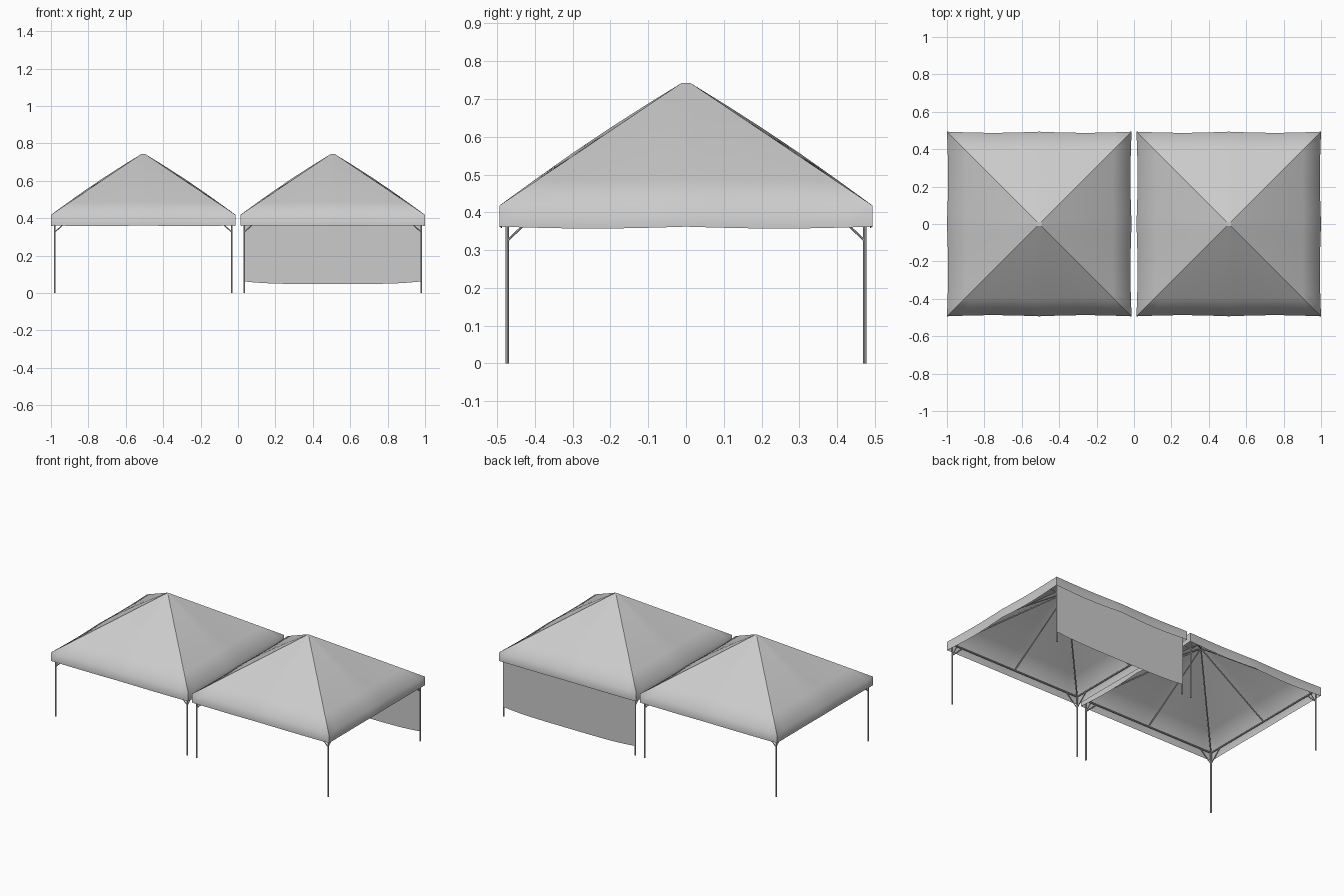
import bpy, bmesh
from math import sin, pi
from mathutils import Vector, Matrix

cube = bpy.data.objects.get("Cube")
if cube:
    bpy.data.objects.remove(cube, do_unlink=True)

HALF, EAVE, PEAK, HEM = 0.4935, 0.418, 0.742, 0.362
LEG, BEAM_Z = 0.473, 0.4
CENTRE = 0.5065


def material(name, grey):
    mat = bpy.data.materials.new(name)
    mat.use_nodes = True
    colour = (grey, grey, grey, 1)
    mat.diffuse_color = colour
    mat.node_tree.nodes["Principled BSDF"].inputs["Base Color"].default_value = colour
    return mat


fabric = material("grey fabric", 0.6)
metal = material("grey metal", 0.6)


def finish(bm, name, mat, smooth):
    mesh = bpy.data.meshes.new(name)
    bm.to_mesh(mesh)
    bm.free()
    mesh.materials.append(mat)
    mesh.polygons.foreach_set("use_smooth", [smooth] * len(mesh.polygons))
    obj = bpy.data.objects.new(name, mesh)
    bpy.context.collection.objects.link(obj)
    return obj


def sheet(bm, cols, rows, point):
    """Grid of quads; point(u, row) with u from -1 to 1."""
    grid = [[bm.verts.new(point(2 * c / cols - 1, r)) for c in range(cols + 1)]
            for r in rows]
    for low, high in zip(grid, grid[1:]):
        for c in range(cols):
            bm.faces.new((low[c], low[c + 1], high[c + 1], high[c]))


def canopy_point(u, s):
    """Front panel: s below 0 is the valance, 0 the eave, 1 the peak."""
    wave = abs(sin(pi * u))
    if s < 0:
        return Vector((u * HALF, -HALF + 0.007 * wave, HEM - 0.005 * wave))
    h = HALF + (0.012 - HALF) * s
    z = EAVE + (PEAK - EAVE) * s + 0.009 * (1 - abs(u)) * sin(pi * s)
    return Vector((u * h, -h + 0.006 * wave * (1 - s) ** 3, z))


def canopy(name, x):
    bm = bmesh.new()
    rows = [-1, 0, 0.2, 0.4, 0.6, 0.8, 1]
    # Panels stay separate along the hips, so those edges shade crisply
    for k in range(4):
        turn = Matrix.Translation((x, 0, 0)) @ Matrix.Rotation(k * pi / 2, 4, "Z")
        sheet(bm, 16, rows, lambda u, s: turn @ canopy_point(u, s))
    cap = [bm.verts.new((x + a * 0.012, b * 0.012, PEAK))
           for a, b in ((-1, -1), (1, -1), (1, 1), (-1, 1))]
    bm.faces.new(cap)
    return finish(bm, name, fabric, True)


def tube(bm, a, b, radius):
    a, b = Vector(a), Vector(b)
    axis = b - a
    place = Matrix.Translation((a + b) / 2) @ axis.to_track_quat("Z", "Y").to_matrix().to_4x4()
    bmesh.ops.create_cone(bm, cap_ends=True, segments=8, radius1=radius,
                          radius2=radius, depth=axis.length, matrix=place)


def frame(name, x, parts, radius):
    """One quarter of the frame, repeated around the tent."""
    bm = bmesh.new()
    for k in range(4):
        turn = Matrix.Translation((x, 0, 0)) @ Matrix.Rotation(k * pi / 2, 4, "Z")
        for a, b in parts:
            tube(bm, turn @ Vector(a), turn @ Vector(b), radius)
    return finish(bm, name, metal, True)


corner = (-LEG, -LEG, BEAM_Z)
legs = [((-LEG, -LEG, 0), corner)]
beams = [(corner, (LEG, -LEG, BEAM_Z))]
rafters = [(corner, (0, 0, 0.715)), ((0, -LEG, BEAM_Z), (0, 0, 0.715))]
braces = [((-LEG, -LEG, 0.325), (-LEG + 0.08, -LEG, BEAM_Z)),
          ((-LEG, -LEG, 0.325), (-LEG, -LEG + 0.08, BEAM_Z))]

for side, x in (("right", -CENTRE), ("left", CENTRE)):
    canopy(side + "_canopy", x)
    for part, lines, radius in (("legs", legs, 0.0045), ("eave_beams", beams, 0.0045),
                                ("rafters", rafters, 0.004), ("braces", braces, 0.003)):
        frame(f"{side}_{part}", x, lines, radius)

# Hanging back wall of the left tent
bm = bmesh.new()
sheet(bm, 16, [0, 1], lambda u, r: Vector((
    CENTRE + u * LEG, 0.478, BEAM_Z if r else 0.048 + 0.014 * u ** 4)))
finish(bm, "back_wall", fabric, True)

for obj in bpy.context.collection.objects:
    if obj.type == "MESH" and obj.name.endswith(("legs", "beams", "rafters", "braces")):
        bpy.ops.object.select_all(action="DESELECT")
        obj.select_set(True)
        bpy.context.view_layer.objects.active = obj
        bpy.ops.object.shade_smooth_by_angle()
